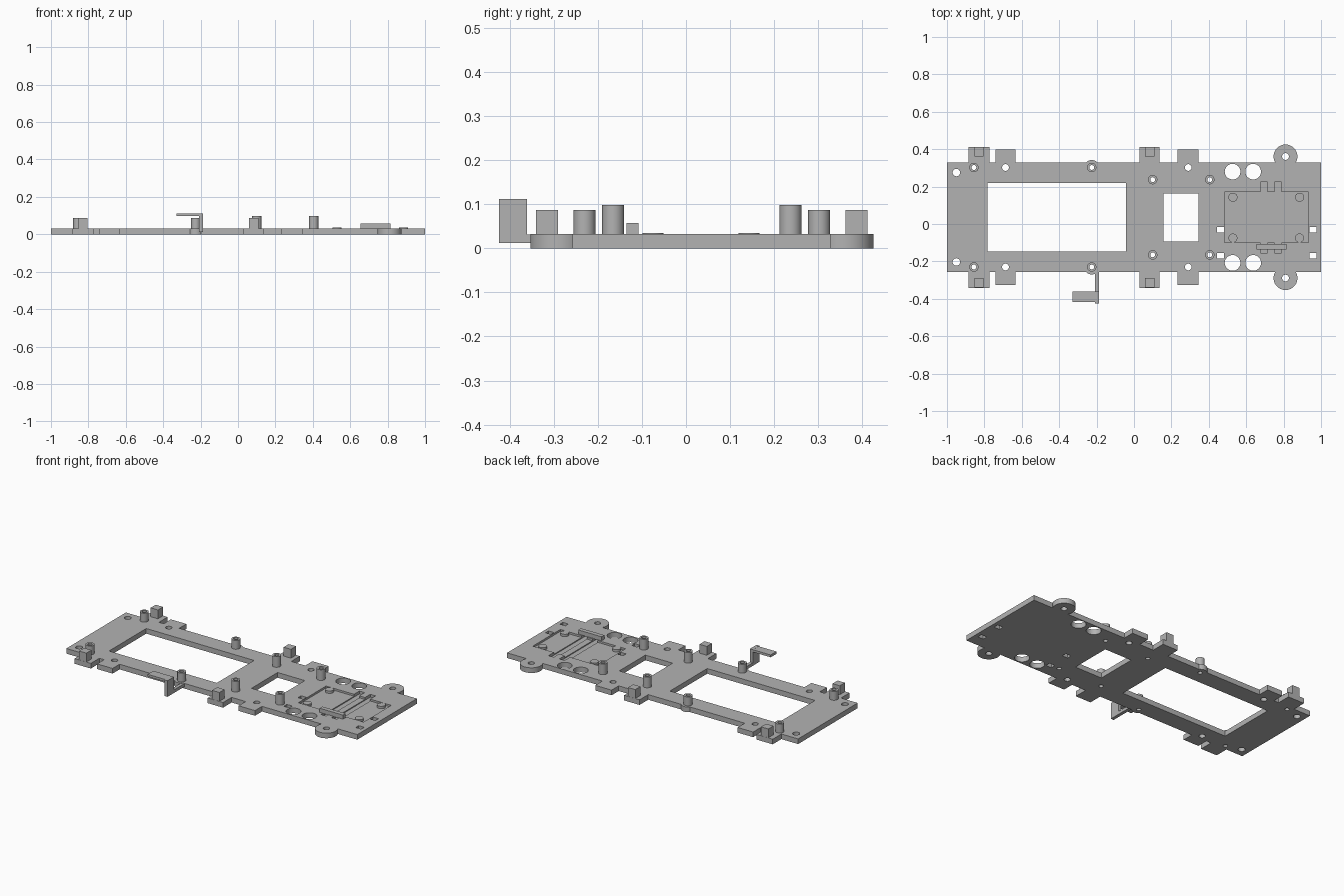
import bpy, bmesh
from math import sin, cos, pi
from mathutils import Matrix

cube = bpy.data.objects.get("Cube")
if cube:
    bpy.data.objects.remove(cube, do_unlink=True)

grey = bpy.data.materials.new("plain grey")
grey.use_nodes = True
GREY = (0.45, 0.45, 0.45, 1)
grey.diffuse_color = GREY
grey.node_tree.nodes["Principled BSDF"].inputs["Base Color"].default_value = GREY

T = 0.032        # plate thickness
FLOOR = 0.02     # recess floor
MID = 0.036      # mirror line of the plate across y


def box(bm, x0, x1, y0, y1, z0, z1):
    m = Matrix.Translation(((x0 + x1) / 2, (y0 + y1) / 2, (z0 + z1) / 2))
    bmesh.ops.create_cube(bm, size=1, matrix=m @ Matrix.Diagonal((x1 - x0, y1 - y0, z1 - z0, 1)))


def disc(bm, x, y, r, z0, z1, n=32):
    bmesh.ops.create_cone(bm, cap_ends=True, segments=n, radius1=r, radius2=r,
                          depth=z1 - z0, matrix=Matrix.Translation((x, y, (z0 + z1) / 2)))


def tube(bm, x, y, r_out, r_in, z0, z1, n=32):
    rings = []
    for r, z in ((r_out, z0), (r_out, z1), (r_in, z1), (r_in, z0)):
        rings.append([bm.verts.new((x + r * cos(2 * pi * i / n), y + r * sin(2 * pi * i / n), z))
                      for i in range(n)])
    for k in range(4):
        a, b = rings[k], rings[(k + 1) % 4]
        for i in range(n):
            j = (i + 1) % n
            bm.faces.new((a[i], a[j], b[j], b[i]))


def finish(bm, name):
    bmesh.ops.recalc_face_normals(bm, faces=bm.faces)
    mesh = bpy.data.meshes.new(name)
    bm.to_mesh(mesh)
    bm.free()
    mesh.materials.append(grey)
    ob = bpy.data.objects.new(name, mesh)
    bpy.context.collection.objects.link(ob)
    return ob


def select(ob):
    bpy.ops.object.select_all(action='DESELECT')
    ob.select_set(True)
    bpy.context.view_layer.objects.active = ob


def smooth(ob):
    select(ob)
    bpy.ops.object.shade_smooth_by_angle(angle=pi / 6)


def boolean(ob, tool, operation):
    select(ob)
    mod = ob.modifiers.new(operation.lower(), 'BOOLEAN')
    mod.operation, mod.solver, mod.use_self, mod.object = operation, 'EXACT', True, tool
    bpy.ops.object.modifier_apply(modifier=mod.name)
    bpy.data.objects.remove(tool, do_unlink=True)


def both(y):
    return y, 2 * MID - y


# Pins: x, back y, top height
PINS = [(-0.856, 0.302, 0.087), (-0.226, 0.302, 0.087),
        (0.1, 0.237, 0.098), (0.405, 0.237, 0.098)]

# Plate outline with side tabs, ears and rounded bumps
bm = bmesh.new()
box(bm, -1, 1, -0.257, 0.328, 0, T)
plate = finish(bm, "base_plate")

bm = bmesh.new()
for x0, x1, top in ((-0.885, -0.773, 0.413), (-0.74, -0.634, 0.398),
                    (0.03, 0.136, 0.413), (0.233, 0.345, 0.398)):
    box(bm, x0, x1, 2 * MID - top, top, 0, T)
for y in both(0.361):
    disc(bm, 0.81, y, 0.064, 0, T, 48)
for y in both(0.302):
    disc(bm, -0.226, y, 0.04, 0, T)
boolean(plate, finish(bm, "outline_additions"), 'UNION')

# Windows and through holes
bm = bmesh.new()
lo, hi = -0.05, 0.1
box(bm, -0.784, -0.043, -0.147, 0.219, lo, hi)
box(bm, 0.158, 0.345, -0.094, 0.163, lo, hi)
holes = [(0.527, 0.28, 0.042), (0.637, 0.28, 0.042), (0.81, 0.361, 0.018),
         (-0.95, 0.275, 0.02), (-0.687, 0.302, 0.018), (0.29, 0.302, 0.018)]
holes += [(x, y, 0.013) for x, y, _ in PINS]
for x, back, r in holes:
    for y in both(back):
        disc(bm, x, y, r, lo, hi)
for x in (0.463, 0.957):
    for y in (-0.03, -0.17):
        box(bm, x - 0.019, x + 0.019, y - 0.015, y + 0.015, lo, hi)
boolean(plate, finish(bm, "hole_cutter"), 'DIFFERENCE')

# Shallow tray recess with two strap slots
bm = bmesh.new()
box(bm, 0.485, 0.933, -0.1, 0.172, FLOOR, hi)
for x in (0.695, 0.77):
    box(bm, x - 0.018, x + 0.018, -0.155, 0.225, FLOOR - 0.006, hi)
boolean(plate, finish(bm, "recess_cutter"), 'DIFFERENCE')
smooth(plate)

# Hollow mounting pins
bm = bmesh.new()
for x, back, top in PINS:
    for y in both(back):
        tube(bm, x, y, 0.025, 0.013, T - 0.004, top)
smooth(finish(bm, "mounting_pins"))

# Bosses in the tray
bm = bmesh.new()
for x in (0.529, 0.885):
    for y in (-0.075, 0.143):
        disc(bm, x, y, 0.024, FLOOR - 0.004, 0.035)
smooth(finish(bm, "tray_bosses"))

# Square stops on the outer tabs
bm = bmesh.new()
for x in (-0.829, 0.085):
    for y in both(0.387):
        box(bm, x - 0.025, x + 0.025, y - 0.025, y + 0.025, T - 0.002, 0.087)
finish(bm, "edge_stops")

# Raised clip bar beside the tray
bm = bmesh.new()
box(bm, 0.656, 0.816, -0.135, -0.108, T - 0.002, 0.057)
finish(bm, "clip_bar")

# Side arm: strip, upright and flag
bm = bmesh.new()
box(bm, -0.208, -0.188, -0.37, -0.25, 0.012, T - 0.001)
box(bm, -0.208, -0.188, -0.424, -0.36, 0.012, 0.112)
box(bm, -0.33, -0.2, -0.416, -0.36, 0.097, 0.1115)
finish(bm, "side_arm")
